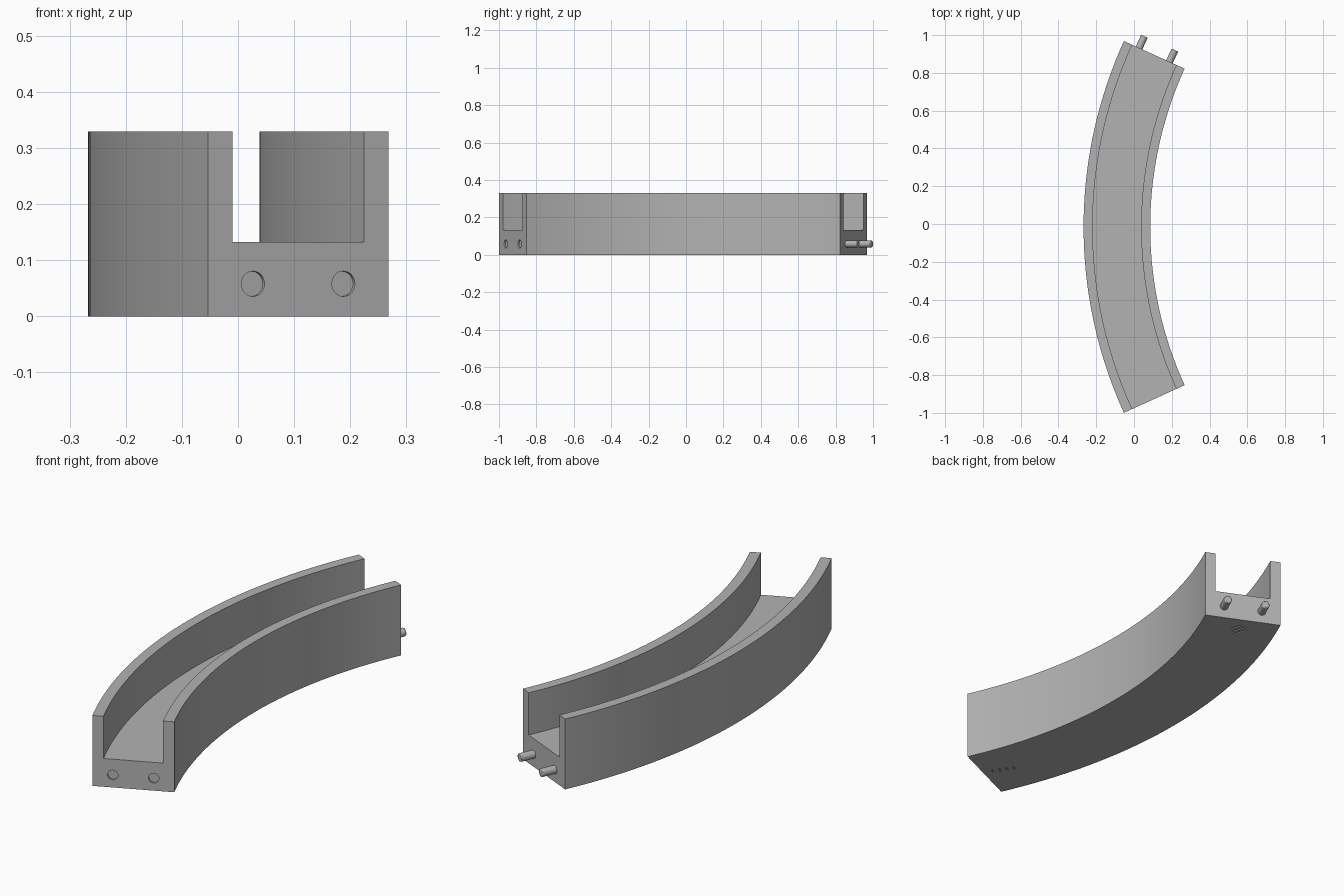
import bpy, bmesh
from math import sin, cos, pi, radians
from mathutils import Matrix, Vector

cube = bpy.data.objects.get("Cube")
if cube:
    bpy.data.objects.remove(cube, do_unlink=True)

# Bend dimensions
HALF = radians(24.5)
R_OUT, R_IN, WALL = 2.373, 2.02, 0.048
FLOOR, TOP = 0.132, 0.329
CX, CY = 2.106, -0.0155
SEGMENTS = 48
PEG_RADII = (R_OUT - 0.088, R_IN + 0.088)
PEG_Z = 0.058

grey = bpy.data.materials.new("plain grey")
grey.use_nodes = True
grey.diffuse_color = (0.45, 0.45, 0.45, 1)
grey.node_tree.nodes["Principled BSDF"].inputs["Base Color"].default_value = grey.diffuse_color


def on_arc(radius, angle, z):
    return Vector((CX - radius * cos(angle), CY + radius * sin(angle), z))


def finish(name, bm):
    bmesh.ops.recalc_face_normals(bm, faces=bm.faces)
    mesh = bpy.data.meshes.new(name)
    bm.to_mesh(mesh)
    bm.free()
    mesh.materials.append(grey)
    obj = bpy.data.objects.new(name, mesh)
    bpy.context.collection.objects.link(obj)
    return obj


def activate(obj):
    bpy.ops.object.select_all(action='DESELECT')
    obj.select_set(True)
    bpy.context.view_layer.objects.active = obj


def rod(name, centre, angle, radius, length):
    # Cylinder lying along the direction of travel at this angle
    bm = bmesh.new()
    axis = Vector((sin(angle), cos(angle), 0))
    turn = axis.to_track_quat('Z', 'Y').to_matrix().to_4x4()
    bmesh.ops.create_cone(bm, cap_ends=True, segments=32, radius1=radius, radius2=radius,
                          depth=length, matrix=Matrix.Translation(centre) @ turn)
    return finish(name, bm)


def cut(target, cutter):
    cutter.hide_render = True
    mod = target.modifiers.new("cut", 'BOOLEAN')
    mod.operation = 'DIFFERENCE'
    mod.solver = 'EXACT'
    mod.object = cutter
    activate(target)
    bpy.ops.object.modifier_apply(modifier=mod.name)
    bpy.data.objects.remove(cutter, do_unlink=True)


# Curved channel: a U section swept along the arc
section = [(R_OUT, 0), (R_OUT, TOP), (R_OUT - WALL, TOP), (R_OUT - WALL, FLOOR),
           (R_IN + WALL, FLOOR), (R_IN + WALL, TOP), (R_IN, TOP), (R_IN, 0)]
bm = bmesh.new()
rings = []
for i in range(SEGMENTS + 1):
    a = -HALF + 2 * HALF * i / SEGMENTS
    rings.append([bm.verts.new(on_arc(r, a, z)) for r, z in section])
for one, two in zip(rings, rings[1:]):
    for j in range(len(section)):
        k = (j + 1) % len(section)
        bm.faces.new((one[j], one[k], two[k], two[j]))
bm.faces.new(rings[0])
bm.faces.new(rings[-1])
channel = finish("curved_channel", bm)

# Shallow round sockets in the front end
for r in PEG_RADII:
    cut(channel, rod("socket_cutter", on_arc(r, -HALF, PEG_Z), -HALF, 0.0225, 0.016))


# Small grooves under each end
def groove(x, y, length, turn):
    bm = bmesh.new()
    place = Matrix.Translation((x, y, 0)) @ Matrix.Rotation(turn, 4, 'Z')
    bmesh.ops.create_cube(bm, size=1, matrix=place @ Matrix.Diagonal((0.008, length, 0.01, 1)))
    cut(channel, finish("groove_cutter", bm))


for i in (-1, 0, 1):
    groove(0.067 + 0.02 * i, 0.817 + 0.012 * i, 0.06, radians(20))
for i in (-1.5, -0.5, 0.5, 1.5):
    groove(0.066 - 0.018 * i, -0.84 + 0.028 * i, 0.025, radians(-60))

activate(channel)
bpy.ops.object.shade_smooth_by_angle(angle=radians(30))

# Connecting pegs on the back end, with softened tips
for r, side in zip(PEG_RADII, ("outer", "inner")):
    axis = Vector((sin(HALF), cos(HALF), 0))
    base = on_arc(r, HALF, PEG_Z)
    peg = rod(side + "_peg", base + axis * 0.029, HALF, 0.019, 0.078)
    bevel = peg.modifiers.new("soft_tip", 'BEVEL')
    bevel.width = 0.004
    bevel.segments = 2
    bevel.limit_method = 'ANGLE'
    activate(peg)
    bpy.ops.object.shade_smooth_by_angle(angle=radians(30))
